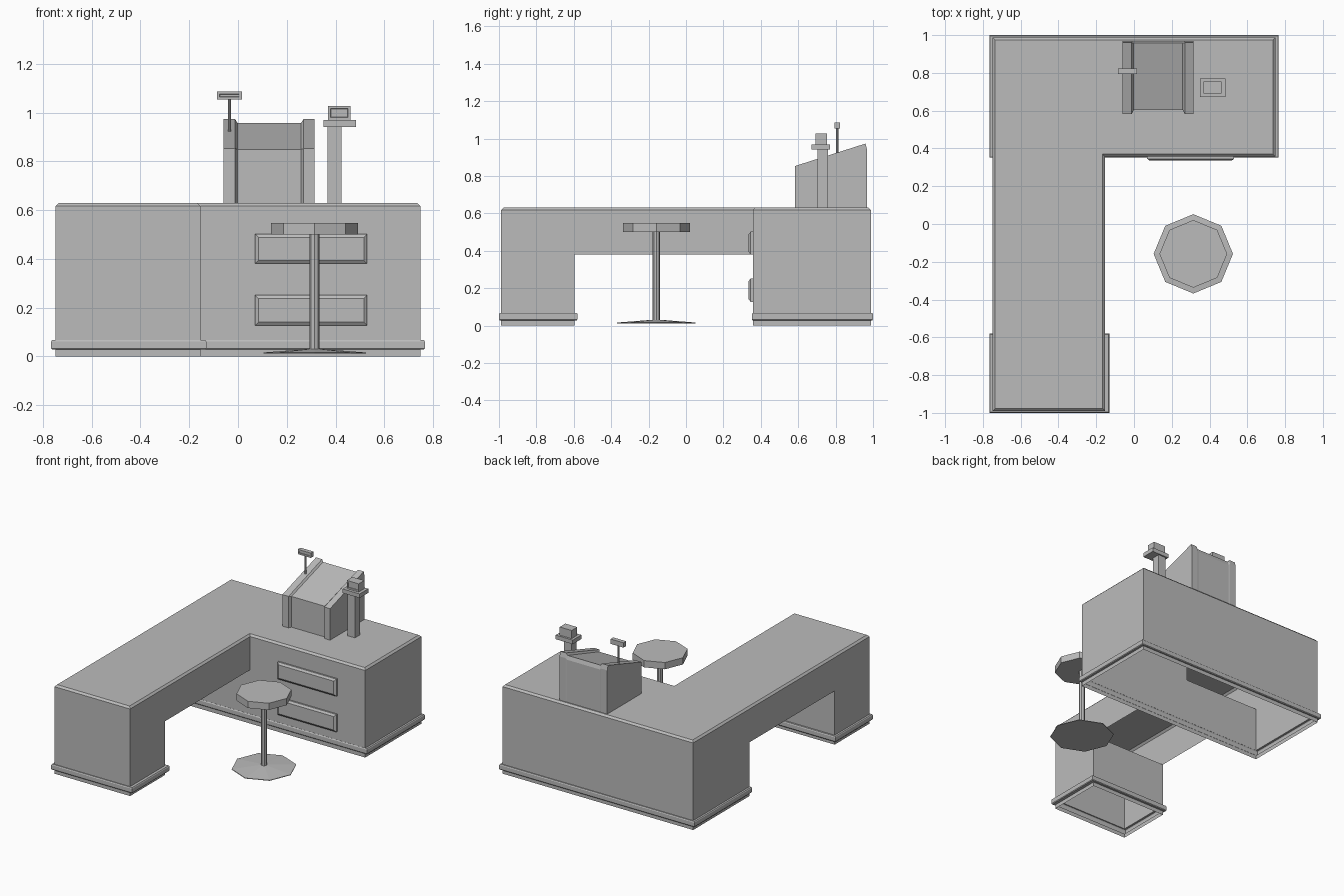
import bpy, bmesh, math

if "Cube" in bpy.data.objects:
    bpy.data.objects.remove(bpy.data.objects["Cube"])

grey = bpy.data.materials.new("plain_grey")
grey.diffuse_color = (0.5, 0.5, 0.5, 1)
grey.use_nodes = True
grey.node_tree.nodes["Principled BSDF"].inputs["Base Color"].default_value = grey.diffuse_color


def loft(name, rings, cap_start=True, cap_end=True, fix=True):
    """Skin a list of equal-length point rings into one flat-shaded object."""
    bm = bmesh.new()
    vs = [[bm.verts.new(p) for p in r] for r in rings]
    n = len(rings[0])
    for a, b in zip(vs, vs[1:]):
        for i in range(n):
            j = (i + 1) % n
            bm.faces.new((a[i], a[j], b[j], b[i]))
    if cap_start:
        bm.faces.new(vs[0][::-1])
    if cap_end:
        bm.faces.new(vs[-1])
    if fix:
        bmesh.ops.recalc_face_normals(bm, faces=bm.faces)
    me = bpy.data.meshes.new(name)
    bm.to_mesh(me)
    bm.free()
    me.materials.append(grey)
    ob = bpy.data.objects.new(name, me)
    bpy.context.collection.objects.link(ob)
    return ob


def rect(x0, x1, y0, y1, z, grow=0.0):
    g = grow
    return [(x0 - g, y0 - g, z), (x1 + g, y0 - g, z),
            (x1 + g, y1 + g, z), (x0 - g, y1 + g, z)]


def rect_xz(x0, x1, z0, z1, y, g=0.0):
    return [(x0 - g, y, z0 - g), (x1 + g, y, z0 - g),
            (x1 + g, y, z1 + g), (x0 - g, y, z1 + g)]


def box(name, x0, x1, y0, y1, z0, z1):
    return loft(name, [rect(x0, x1, y0, y1, z0), rect(x0, x1, y0, y1, z1)])


def octagon(cx, cy, r, z):
    return [(cx + r * math.cos(i * math.pi / 4), cy + r * math.sin(i * math.pi / 4), z)
            for i in range(8)]


def screen_head(name, x0, x1, y0, y1, z0, z1, rim):
    """Box whose front carries a shallow recessed panel."""
    loft(name, [rect_xz(x0, x1, z0, z1, y1), rect_xz(x0, x1, z0, z1, y0),
                rect_xz(x0, x1, z0, z1, y0, -rim),
                rect_xz(x0, x1, z0, z1, y0 + 0.004, -rim - 0.001)])


# L-shaped counter with chamfered top edge, hollow underneath
X, L = 0.748, -0.154


def counter(z, g):
    return [(-X + g, -0.989 + g, z), (L - g, -0.989 + g, z), (L - g, 0.357 + g, z),
            (X - g, 0.357 + g, z), (X - g, 0.988 - g, z), (-X + g, 0.988 - g, z)]


loft("counter_top", [counter(0.381, 0), counter(0.617, 0), counter(0.630, 0.013)],
     cap_start=False, fix=False)


# hollow cabinets below the counter, each with a skirting band
def cabinet(name, body, band):
    loft(name, [rect(*body, 0), rect(*body, 0.028), rect(*band, 0.028, -0.004),
                rect(*band, 0.033), rect(*band, 0.061), rect(*band, 0.067, -0.004),
                rect(*body, 0.067), rect(*body, 0.381)],
         cap_start=False, cap_end=False, fix=False)


cabinet("front_cabinet", (-X, L, -0.989, -0.597), (-0.766, -0.13, -1.0, -0.58))
cabinet("back_cabinet", (-X, X, 0.357, 0.988), (-0.766, 0.766, 0.352, 1.0))

# drawer fronts
for name, z0, z1 in (("upper_drawer", 0.38, 0.502), ("lower_drawer", 0.127, 0.251)):
    loft(name, [rect_xz(0.07, 0.53, z0, z1, y, g)
                for y, g in ((0.357, 0), (0.345, 0), (0.335, -0.014))],
         cap_start=False, fix=False)

# till: sloped sides with a recessed middle, lofted across x
side = [(0.968, 0.63), (0.968, 0.94), (0.96, 0.973), (0.583, 0.853), (0.583, 0.63)]
mid = [(0.967, 0.63), (0.966, 0.93), (0.957, 0.957), (0.603, 0.848), (0.603, 0.63)]
loft("till", [[(x, y, z) for y, z in prof] for x, prof in
              ((-0.06, side), (-0.012, side), (-0.002, mid),
               (0.258, mid), (0.269, side), (0.314, side))])

# customer display on a thin pole
loft("display_pole", [octagon(-0.035, 0.808, 0.007, z) for z in (0.90, 1.055)])
screen_head("display_head", -0.086, 0.016, 0.793, 0.823, 1.053, 1.087, 0.011)

# card reader on a square post
box("reader_post", 0.367, 0.425, 0.703, 0.759, 0.63, 0.942)
box("reader_tray", 0.35, 0.484, 0.672, 0.769, 0.94, 0.969)
screen_head("reader_head", 0.369, 0.462, 0.692, 0.755, 0.969, 1.027, 0.011)

# stool: octagonal seat, post and shallow conical foot
SX, SY = 0.314, -0.158
loft("stool_seat", [octagon(SX, SY, 0.179, z) for z in (0.50, 0.548)])
loft("stool_post", [octagon(SX, SY, 0.02, z) for z in (0.02, 0.505)])
loft("stool_foot", [octagon(SX, SY, 0.21, 0.012), octagon(SX, SY, 0.21, 0.016),
                    octagon(SX, SY, 0.02, 0.031)])
